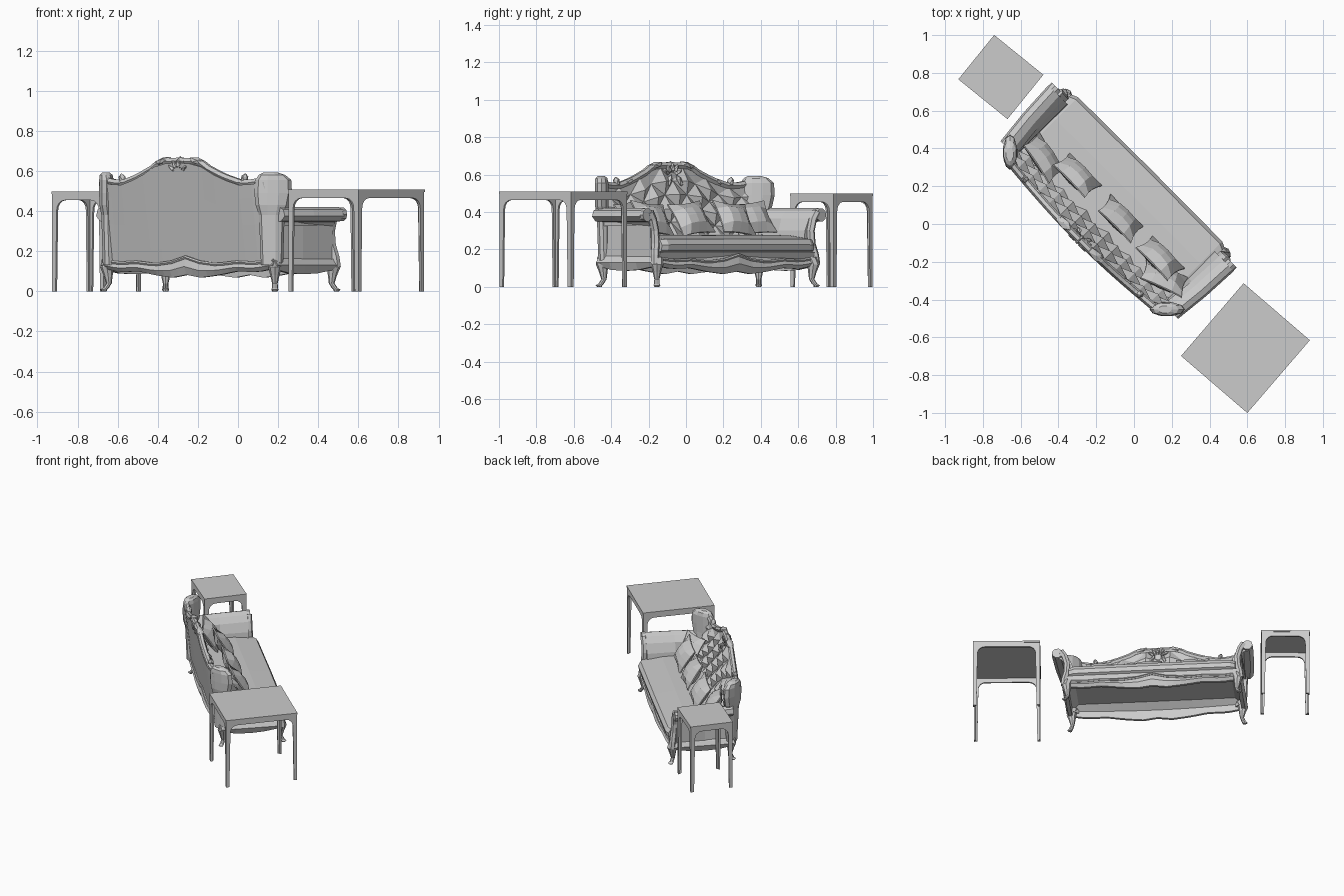
import bpy, bmesh, math
from mathutils import Matrix, Vector

cube = bpy.data.objects.get("Cube")
if cube:
    bpy.data.objects.remove(cube)

grey = bpy.data.materials.new("plain_grey")
grey.use_nodes = True
grey.diffuse_color = (0.6, 0.6, 0.6, 1)
grey.node_tree.nodes["Principled BSDF"].inputs["Base Color"].default_value = (0.6, 0.6, 0.6, 1)


def place(x, y, degrees):
    return Matrix.Translation((x, y, 0)) @ Matrix.Rotation(math.radians(degrees), 4, 'Z')


# Sofa frame: local x runs along the seat, local +y is the sofa front
SOFA = place(-0.1025, 0.1025, -45)


def finish(name, bm, frame=SOFA):
    bmesh.ops.recalc_face_normals(bm, faces=bm.faces)
    mesh = bpy.data.meshes.new(name)
    bm.to_mesh(mesh)
    bm.free()
    mesh.materials.append(grey)
    obj = bpy.data.objects.new(name, mesh)
    obj.matrix_world = frame
    bpy.context.collection.objects.link(obj)


def loft(name, rings, frame=SOFA):
    """Skin a list of equal rings and cap both ends."""
    bm = bmesh.new()
    loops = [[bm.verts.new(p) for p in ring] for ring in rings]
    n = len(loops[0])
    for a, b in zip(loops, loops[1:]):
        for i in range(n):
            j = (i + 1) % n
            bm.faces.new((a[i], a[j], b[j], b[i]))
    bm.faces.new(loops[0])
    bm.faces.new(loops[-1])
    finish(name, bm, frame)


def column(name, stations, sides=8, turn=0):
    """Stack of horizontal ellipses: x, y, z, radius along, radius across."""
    c, s = math.cos(turn), math.sin(turn)
    rings = []
    for x, y, z, ra, rb in stations:
        ring = [(ra * math.cos(math.tau * k / sides), rb * math.sin(math.tau * k / sides))
                for k in range(sides)]
        rings.append([(x + a * c - b * s, y + a * s + b * c, z) for a, b in ring])
    loft(name, rings)


def tube(name, points, radius, sides=6):
    """Moulding swept through points lying in a roughly constant y plane."""
    rings = []
    for i, p in enumerate(points):
        p = Vector(p)
        d = Vector(points[min(i + 1, len(points) - 1)]) - Vector(points[max(i - 1, 0)])
        side = Vector((0, 1, 0))
        up = d.cross(side).normalized()
        rings.append([p + radius * (math.cos(math.tau * k / sides) * side
                                    + math.sin(math.tau * k / sides) * up) for k in range(sides)])
    loft(name, rings)


def blob(name, centre, size, tilt=0):
    bm = bmesh.new()
    bmesh.ops.create_icosphere(bm, subdivisions=1, radius=1)
    bm.transform(Matrix.Translation(centre) @ Matrix.Rotation(tilt, 4, 'Y')
                 @ Matrix.Diagonal((*size, 1)))
    finish(name, bm)


def interp(table, x):
    for (x0, z0), (x1, z1) in zip(table, table[1:]):
        if x <= x1:
            return z0 + (z1 - z0) * max(0, x - x0) / (x1 - x0)
    return table[-1][1]


# Side tables: mitred portal frames with slim tapered legs under a thin top
def side_table(name, frame, sx, sy, h):
    def portal(side, half, depth, turn):
        leg, foot, apron, r, t = 0.03, 0.023, h - 0.044, 0.05, 0.012
        arch = [(half - leg - r + r * math.cos(a), apron - r + r * math.sin(a))
                for a in (math.pi / 8 * k for k in range(5))]
        right = [(half, h - 0.008), (half, 0), (half - foot, 0)] + arch
        outline = right + [(-x, z) for x, z in reversed(right)]
        rings = []
        for inset in (0, t):
            rings.append([(max(-half + inset, min(half - inset, x)), depth - inset, z)
                          for x, z in outline])
        loft(f"{name}_{side}_frame", rings, frame @ Matrix.Rotation(turn, 4, 'Z'))
    for k, side in enumerate(("back", "left", "front", "right")):
        a, b = (sx, sy) if k % 2 == 0 else (sy, sx)
        portal(side, a / 2 - 0.002, b / 2 - 0.002, k * math.pi / 2)
    x, y = sx / 2, sy / 2
    square = [(-x, -y), (x, -y), (x, y), (-x, y)]
    loft(f"{name}_top", [[(*p, z) for p in square] for z in (h - 0.012, h)], frame)


side_table("small_table", place(-0.705, 0.778, -39), 0.335, 0.302, 0.498)
side_table("large_table", place(0.59, -0.657, -40.7), 0.463, 0.508, 0.508)

# Seat deck and bowed seat cushion
loft("seat_deck", [[(u, -0.2, 0.18), (u, 0.215, 0.18), (u, 0.215, 0.2), (u, -0.2, 0.2)]
                   for u in (-0.59, 0.59)])
cushion = [(-0.16, 0.18), (0.235, 0.18), (0.262, 0.195), (0.268, 0.225), (0.25, 0.256),
           (0.1, 0.275), (-0.16, 0.28)]
loft("seat_cushion", [[(u, v * s, 0.18 + (z - 0.18) * s) for v, z in cushion]
                      for u, s in ((-0.575, 0.93), (-0.54, 0.99), (0, 1.0), (0.54, 0.99), (0.575, 0.93))])

# Scalloped rails: distance from the middle -> bottom height, top height
LOW = [(0, 0.082), (0.1, 0.068), (0.22, 0.08), (0.35, 0.1), (0.48, 0.095), (0.61, 0.115)]
HIGH = [(0, 0.165), (0.1, 0.14), (0.22, 0.128), (0.35, 0.14), (0.48, 0.135), (0.61, 0.15)]
steps = [-0.605 + 1.21 * k / 24 for k in range(25)]
for name, v, out in (("front_rail", 0.225, 1), ("back_rail", -0.2, -1)):
    rings, bead = [], []
    for u in steps:
        lo, hi = interp(LOW, abs(u)), interp(HIGH, abs(u))
        bow = v + out * 0.02 * math.cos(u * 2.5)
        rings.append([(u, bow - out * 0.02, lo), (u, bow, lo), (u, bow + out * 0.016, (lo + hi) / 2),
                      (u, bow + out * 0.005, hi), (u, bow - out * 0.02, 0.19)])
        bead.append((u, bow + out * 0.004, hi + 0.005))
    loft(name, rings)
    tube(name + "_bead", bead, 0.009)
loft("front_border", [[(u, 0.2, 0.15), (u, 0.235, 0.15), (u, 0.245, 0.185), (u, 0.2, 0.185)]
                      for u in (-0.585, 0.585)])

# Raked backrest: diamond-tufted front sheet against a smooth back panel
CREST = [(0, 0.65), (0.14, 0.645), (0.2, 0.61), (0.3, 0.57), (0.41, 0.54), (0.47, 0.54), (0.58, 0.555)]
cols, rows = 14, 6
bm = bmesh.new()
front, rear = [], []
for i in range(cols + 1):
    u = -0.58 + 1.16 * i / cols
    top = interp(CREST, abs(u)) - 0.01
    bulge = 0.035 * math.cos(u * 2.6)
    front.append([])
    rear.append([])
    for j in range(rows + 1):
        f = j / rows
        puff = (0.022 if (i + j) % 2 else -0.012) if 0 < j < rows else 0
        front[i].append(bm.verts.new((u, -0.12 - 0.1 * f - bulge * f + puff, 0.2 + (top - 0.2) * f)))
        rear[i].append(bm.verts.new((u, -0.205 - 0.045 * f - bulge * (0.3 + 0.7 * f),
                                     0.13 + (top - 0.13) * f)))
for i in range(cols):
    for j in range(rows):
        a, b, c, d = front[i][j], front[i + 1][j], front[i + 1][j + 1], front[i][j + 1]
        if (i + j) % 2:
            a, b, c, d = b, c, d, a
        bm.faces.new((a, b, c))
        bm.faces.new((a, c, d))
        bm.faces.new((rear[i][j], rear[i + 1][j], rear[i + 1][j + 1], rear[i][j + 1]))
    for j in (0, rows):
        bm.faces.new((front[i][j], front[i + 1][j], rear[i + 1][j], rear[i][j]))
finish("tufted_back", bm)

# Carved crest moulding with central shell
tube("crest_moulding", [(u, -0.228 - 0.035 * math.cos(u * 2.6), interp(CREST, abs(u)))
                        for u in (-0.56 + 1.12 * k / 28 for k in range(29))], 0.019)
for k in range(-2, 3):
    a = k * 0.5
    blob("crest_shell_lobe", (0.055 * math.sin(a), -0.262, 0.588 + 0.05 * math.cos(a)),
         (0.015, 0.032, 0.036), a)

for s, hand in ((1, "left"), (-1, "right")):
    blob(f"{hand}_crest_scroll", (s * 0.12, -0.26, 0.648), (0.06, 0.028, 0.02), s * 0.25)
    blob(f"{hand}_crest_drop", (s * 0.04, -0.235, 0.565), (0.014, 0.02, 0.04), s * -0.5)
    blob(f"{hand}_shoulder_scroll", (s * 0.43, -0.24, 0.56), (0.018, 0.022, 0.03), s * 0.3)
    blob(f"{hand}_shoulder_leaf", (s * 0.34, -0.247, 0.56), (0.045, 0.02, 0.016), s * 0.4)

    # Flat rounded wing set diagonally across the back corner
    column(f"{hand}_wing", [(s * u, v, z, a, b) for u, v, z, a, b in (
        (0.575, -0.19, 0.13, 0.055, 0.032), (0.578, -0.195, 0.38, 0.064, 0.034),
        (0.585, -0.197, 0.43, 0.084, 0.037), (0.588, -0.195, 0.49, 0.094, 0.038),
        (0.588, -0.195, 0.555, 0.09, 0.038), (0.585, -0.2, 0.58, 0.066, 0.034),
        (0.58, -0.205, 0.592, 0.036, 0.02))], 10, s * math.pi / 4)

    # Rolled arm with a sloping inner face, flaring slightly to the front
    arm = [(0.54, 0.18), (0.555, 0.3), (0.575, 0.365), (0.605, 0.405), (0.645, 0.42), (0.675, 0.407),
           (0.685, 0.375), (0.66, 0.35), (0.62, 0.345), (0.605, 0.325), (0.605, 0.14)]
    loft(f"{hand}_arm", [[(s * (u + flare * (z > 0.31)), v, z) for u, z in arm]
                         for v, flare in ((-0.19, -0.02), (0, 0.0), (0.2, 0.01))])
    loft(f"{hand}_side_rail", [[(s * 0.585, v, lo), (s * 0.61, v, lo), (s * 0.625, v, 0.13),
                                (s * 0.61, v, 0.155), (s * 0.585, v, 0.185)]
                               for v, lo in ((-0.2, 0.11), (-0.1, 0.09), (0, 0.085), (0.1, 0.09), (0.23, 0.11))])
    loft(f"{hand}_side_border", [[(s * 0.6, v, 0.325), (s * 0.615, v, 0.325), (s * 0.615, v, 0.345),
                                  (s * 0.6, v, 0.345)] for v in (-0.19, 0.2)])

    # Carved arm front: scroll and curved post
    scroll = [(0.657 + 0.036 * math.cos(math.tau * k / 10), 0.384 + 0.036 * math.sin(math.tau * k / 10))
              for k in range(10)]
    loft(f"{hand}_arm_scroll", [[(s * u, v, z) for u, z in scroll] for v in (0.195, 0.222)])
    tube(f"{hand}_arm_post", [(s * u, v, z) for u, v, z in (
        (0.63, 0.212, 0.4), (0.605, 0.21, 0.36), (0.588, 0.21, 0.3), (0.59, 0.215, 0.23),
        (0.605, 0.225, 0.17), (0.61, 0.23, 0.12))], 0.022)

    # Cabriole legs
    for end, v, d in (("front", 0.215, 1), ("back", -0.175, -1)):
        column(f"{hand}_{end}_leg", [(s * (0.58 + o), v + d * o, z, r, r) for o, z, r in (
            (0.0, 0.16, 0.034), (0.012, 0.12, 0.034), (0.008, 0.08, 0.023), (0.005, 0.04, 0.014),
            (0.016, 0.016, 0.015), (0.024, 0.008, 0.018), (0.022, 0.0, 0.013))])


# Scatter pillows with pinched edges
def pillow(name, centre, size, thick, lean, roll, yaw):
    bm = bmesh.new()
    bmesh.ops.create_grid(bm, x_segments=4, y_segments=4, size=1)
    bmesh.ops.solidify(bm, geom=bm.faces[:], thickness=0.01)
    for v in bm.verts:
        x, y = v.co.x, v.co.y
        sign = 1 if abs(v.co.z) > 0.001 else -1
        full = max(0, 1 - x * x) * max(0, 1 - y * y)
        v.co = ((x * (0.9 + 0.1 * y * y)) * size[0], (y * (0.9 + 0.1 * x * x)) * size[1],
                sign * (0.004 + thick * full ** 0.5))
    bm.transform(Matrix.Translation(centre) @ Matrix.Rotation(yaw, 4, 'Z')
                 @ Matrix.Rotation(lean, 4, 'X') @ Matrix.Rotation(roll, 4, 'Z'))
    finish(name, bm)


for k, (u, v, roll, yaw) in enumerate(((-0.44, -0.09, 0.1, -0.25), (-0.25, -0.03, -0.12, 0.05),
                                       (0.075, -0.03, 0.1, -0.05), (0.37, -0.03, -0.12, 0.05),
                                       (0.46, -0.09, 0.1, 0.3))):
    pillow(f"pillow_{k + 1}", (u, v, 0.365), (0.122, 0.1), 0.045, math.radians(-58), roll, yaw)
